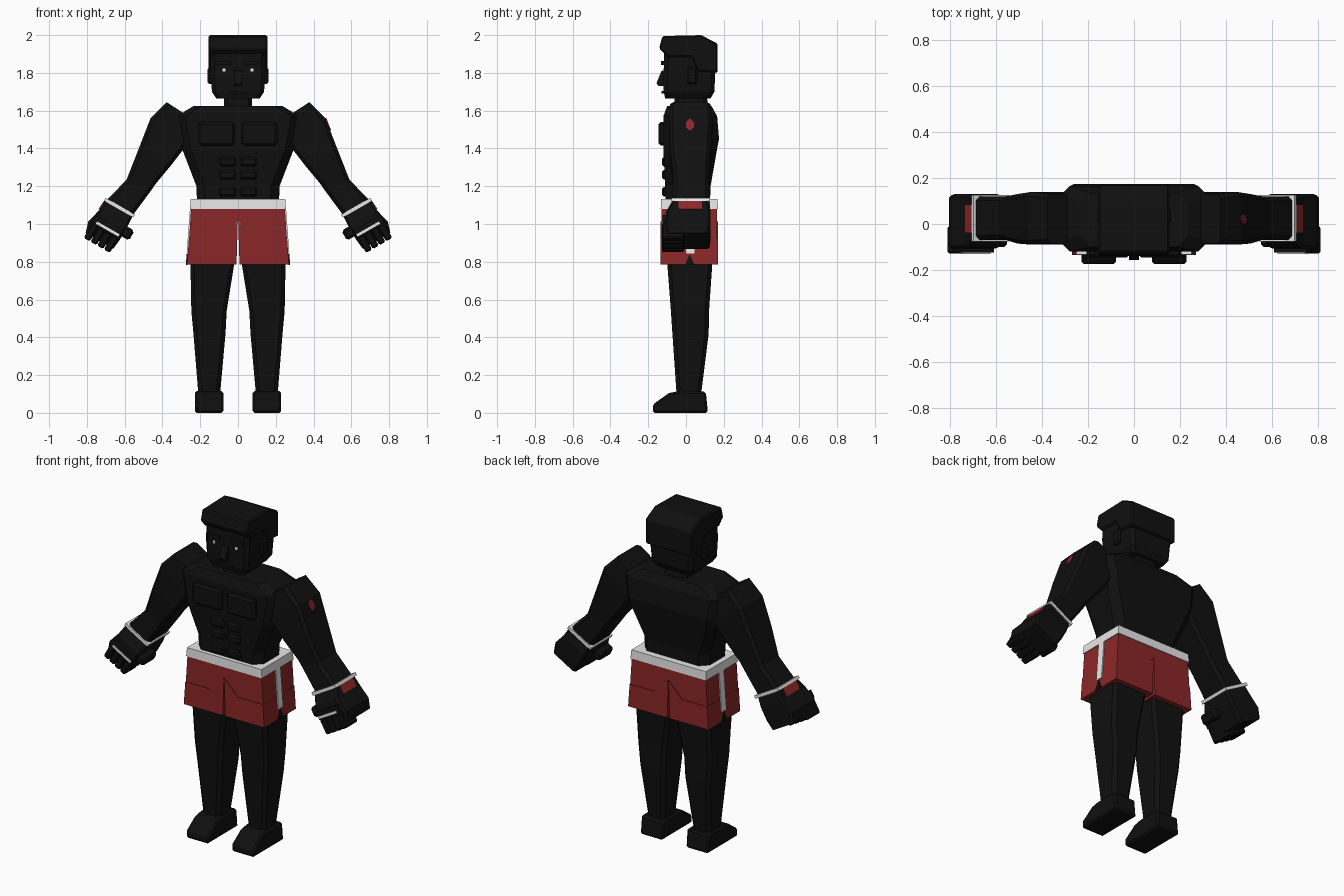
import bpy, bmesh
from mathutils import Vector

if "Cube" in bpy.data.objects:
    bpy.data.objects.remove(bpy.data.objects["Cube"])


def material(name, rgb):
    m = bpy.data.materials.new(name)
    m.diffuse_color = (*rgb, 1)
    m.use_nodes = True
    m.node_tree.nodes["Principled BSDF"].inputs["Base Color"].default_value = m.diffuse_color
    return m


BLACK = material("black", (0.005, 0.005, 0.005))
RED = material("dark red", (0.26, 0.02, 0.021))
WHITE = material("white", (0.8, 0.8, 0.8))


def finish(name, rings, mat, mirror=False, bevel=0.0):
    """Skin a stack of rings, cap both ends, and add the modifiers."""
    bm = bmesh.new()
    loops = [[bm.verts.new(p) for p in r] for r in rings]
    n = len(loops[0])
    for a, b in zip(loops, loops[1:]):
        for i in range(n):
            j = (i + 1) % n
            bm.faces.new((a[i], a[j], b[j], b[i]))
    bm.faces.new(loops[0])
    bm.faces.new(loops[-1])
    bmesh.ops.recalc_face_normals(bm, faces=bm.faces)
    me = bpy.data.meshes.new(name)
    bm.to_mesh(me)
    bm.free()
    me.materials.append(mat)
    ob = bpy.data.objects.new(name, me)
    bpy.context.collection.objects.link(ob)
    if bevel:
        b = ob.modifiers.new("Bevel", 'BEVEL')
        b.width, b.segments = bevel, 1
        b.limit_method = 'ANGLE'
    if mirror:
        m = ob.modifiers.new("Mirror", 'MIRROR')
        m.use_mirror_merge = False
    return ob


def section(p, q, y0, y1, ch):
    """Chamfered rectangle spanning p to q in the xz plane and y0 to y1."""
    p, q = Vector((p[0], 0, p[1])), Vector((q[0], 0, q[1]))
    u = (q - p).normalized() * ch
    y = lambda v, t: Vector((v.x, t, v.z))
    if ch == 0:
        return [y(p, y0), y(q, y0), y(q, y1), y(p, y1)]
    return [y(p + u, y0), y(q - u, y0), y(q, y0 + ch), y(q, y1 - ch),
            y(q - u, y1), y(p + u, y1), y(p, y1 - ch), y(p, y0 + ch)]


def column(name, levels, mat, ch=0.0, mirror=False, bevel=0.0):
    """Upright part from levels of (z, x0, x1, y0, y1)."""
    return finish(name, [section((a, z), (b, z), c, d, ch)
                         for z, a, b, c, d in levels], mat, mirror, bevel)


def prism(name, pts, axis, lo, hi, mat, mirror=False, bevel=0.0):
    """Extrude a profile: xz points along y, or yz points along x."""
    def ring(t):
        return [(a, t, z) if axis == 'y' else (t, a, z) for a, z in pts]
    return finish(name, [ring(lo), ring(hi)], mat, mirror, bevel)


def box(name, x, y, z, mat=BLACK, mirror=False, bevel=0.0):
    return column(name, [(z[0], *x, *y), (z[1], *x, *y)], mat, 0, mirror, bevel)


# Torso with tapered waist and sloping shoulders
column("torso", [(1.05, -.215, .215, -.105, .125), (1.20, -.22, .22, -.11, .13),
                 (1.40, -.297, .297, -.12, .165), (1.45, -.305, .305, -.12, .175),
                 (1.57, -.325, .325, -.12, .165), (1.625, -.235, .235, -.10, .135)],
       BLACK, 0.045)
box("chest_plate", (.018, .208), (-.145, -.08), (1.415, 1.54), BLACK, True, .012)
for i, z in enumerate((1.145, 1.235, 1.305)):
    box(f"abdomen_block_{i}", (.01, .10), (-.128, -.08), (z, z + .05), BLACK, True, .01)

# Neck, head and hair
column("neck", [(1.60, -.075, .075, -.06, .12), (1.68, -.075, .075, -.06, .11)], BLACK, .02)
column("head", [(1.665, -.115, .115, -.11, .13), (1.70, -.138, .138, -.118, .15),
                (1.80, -.145, .145, -.118, .155), (1.95, -.145, .145, -.115, .155)], BLACK, .02)
prism("hair", [(-.125, 1.995), (.08, 2.0), (.168, 1.955), (.168, 1.80), (.06, 1.81),
               (.03, 1.885), (-.10, 1.885), (-.142, 1.93)], 'x', -.155, .155, BLACK, False, .008)
box("ear", (.13, .162), (.005, .06), (1.74, 1.83), BLACK, True, .01)
prism("nose", [(-.10, 1.82), (-.13, 1.81), (-.156, 1.745), (-.145, 1.73), (-.10, 1.73)],
      'x', -.022, .022, BLACK)
box("mouth", (-.05, .05), (-.13, -.10), (1.69, 1.705))
box("eyebrow", (.035, .12), (-.132, -.10), (1.842, 1.862), BLACK, True)
box("eye", (.067, .082), (-.123, -.115), (1.807, 1.823), WHITE, True)

# Arms: outer and inner points down the limb with their depth range
arm = [((.378, 1.645), (.285, 1.585), -.085, .13),
       ((.463, 1.56), (.27, 1.42), -.09, .14),
       ((.525, 1.40), (.355, 1.31), -.085, .13),
       ((.58, 1.26), (.438, 1.21), -.068, .12),
       ((.59, 1.235), (.458, 1.18), -.065, .12),
       ((.70, 1.12), (.558, 1.045), -.07, .12)]
finish("arm", [section(*s, .018) for s in arm], BLACK, True)
prism("shoulder_mark", [(.02, 1.495), (.042, 1.51), (.042, 1.54), (.02, 1.56),
                        (0, 1.54), (0, 1.51)], 'x', 0, .006, RED)
# Lean the mark so that it lies on the upper arm
mark = bpy.data.objects["shoulder_mark"]
for v in mark.data.vertices:
    v.co.x += .463 + (1.56 - v.co.z) * .3875 - .001

# Hands, built in a frame tilted along the forearm
WRIST, ACROSS, DOWN = Vector((.627, 1.085)), Vector((.868, .497)), Vector((.497, -.868))


def hand_part(name, levels, mat=BLACK, ch=0.0, bevel=0.0):
    """Levels of (distance past wrist, inner, outer, y0, y1)."""
    at = lambda a, b: WRIST + ACROSS * a + DOWN * b
    return finish(name, [section(at(i, b), at(o, b), y0, y1, ch)
                         for b, i, o, y0, y1 in levels], mat, True, bevel)


hand_part("wristband", [(-.01, -.088, .09, -.077, .127), (.008, -.088, .09, -.077, .127)], WHITE)
hand_part("palm", [(.005, -.082, .086, -.075, .12), (.065, -.085, .088, -.105, .13),
                   (.145, -.085, .108, -.11, .13), (.205, -.078, .09, -.105, .125)], BLACK, .012)
hand_part("thumb", [(.065, -.128, -.05, -.10, .02), (.125, -.13, -.05, -.10, .02)], BLACK, 0, .012)
for k in range(4):
    a = -.074 + k * .041
    hand_part(f"finger_{k}", [(.14, a, a + .037, -.128, -.01), (.232, a, a + .037, -.128, -.01)],
              BLACK, 0, .008)
hand_part("knuckle_bar", [(.095, -.075, .09, -.125, -.08), (.142, -.075, .09, -.125, -.08)])
hand_part("knuckle_stripe", [(.121, -.07, .068, -.13, -.124), (.135, -.07, .068, -.13, -.124)], WHITE)
hand_part("wrist_patch", [(.008, .082, .09, -.04, .085), (.06, .085, .094, -.04, .085)], RED)

# Shorts: waistband, hips with a front notch, and separate legs
column("waistband", [(1.08, -.254, .254, -.134, .169), (1.132, -.25, .25, -.132, .167)], WHITE)
prism("shorts_hips", [(-.248, 1.085), (.248, 1.085), (.259, .92), (.09, .92), (0, 1.015),
                      (-.09, .92), (-.259, .92)], 'y', -.13, .165, RED)
prism("shorts_leg", [(.001, 1.012), (.092, .922), (.26, .922), (.27, .785), (.008, .785)],
      'y', -.134, .169, RED, True)


def side_plate(name, pts, mat):
    """Thin plate lying on the sloped outer side of the shorts."""
    ob = prism(name, pts, 'x', -.003, .006, mat, True)
    for v in ob.data.vertices:
        v.co.x += .248 + (1.085 - v.co.z) * .0733


side_plate("side_stripe", [(.0, 1.08), (.045, 1.08), (.045, .845), (.0, .845)], WHITE)
side_plate("hem_slit", [(-.005, .784), (.02, .84), (.045, .784)], BLACK)

# Legs and feet
column("leg", [(.10, .095, .21, -.05, .08), (.42, .066, .236, -.072, .12),
               (.54, .060, .247, -.08, .122), (.80, .018, .252, -.10, .14),
               (.88, .018, .245, -.10, .14)], BLACK, .02, True)
prism("foot", [(-.175, 0), (-.175, .045), (-.09, .105), (-.04, .115), (.105, .112), (.116, 0)],
      'x', .078, .228, BLACK, True, .01)
